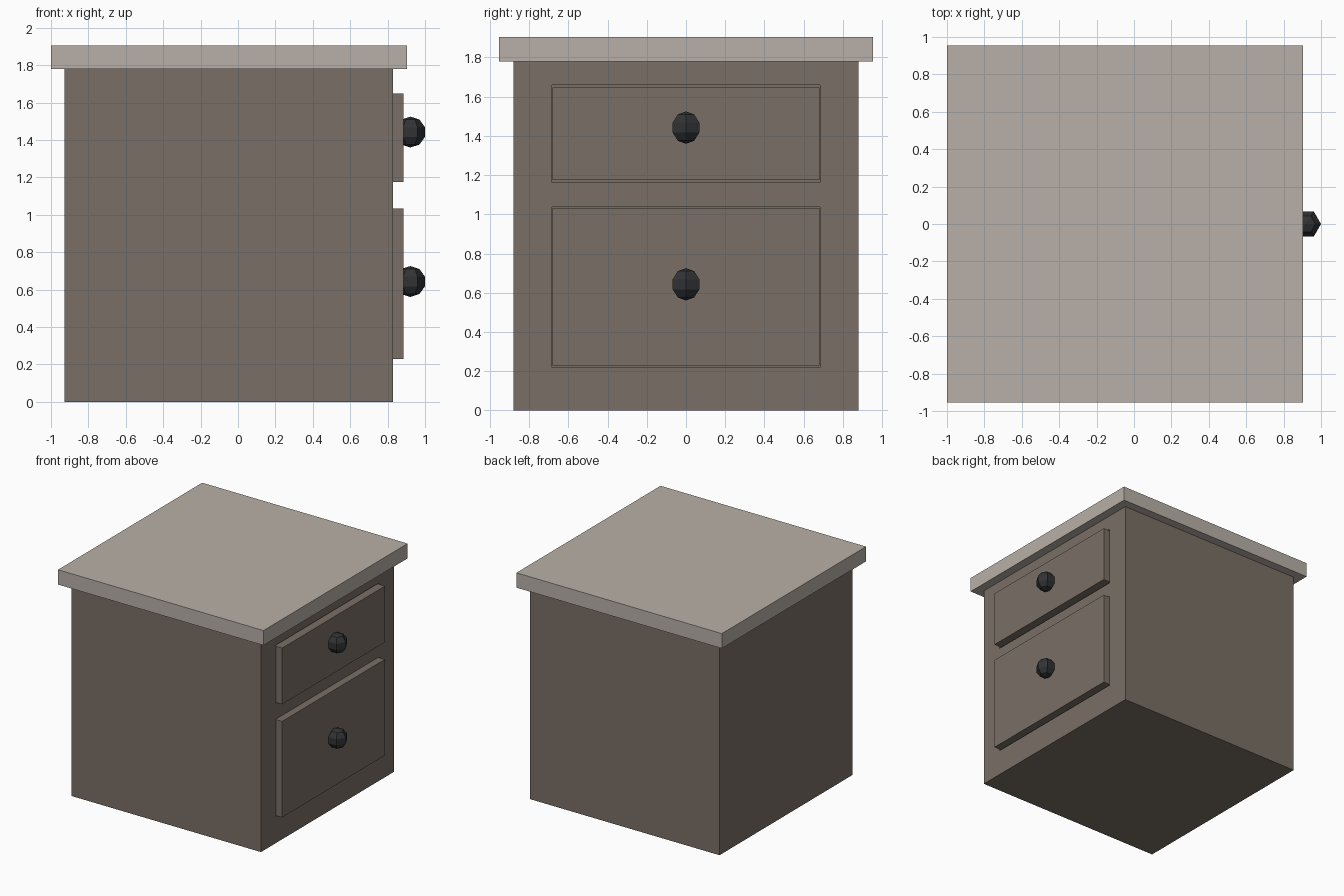
import bpy, bmesh, math
from mathutils import Matrix

if "Cube" in bpy.data.objects:
    bpy.data.objects.remove(bpy.data.objects["Cube"])


def material(name, rgb):
    m = bpy.data.materials.new(name)
    m.diffuse_color = (*rgb, 1)
    m.use_nodes = True
    m.node_tree.nodes["Principled BSDF"].inputs["Base Color"].default_value = m.diffuse_color
    return m


def add_object(name, bm, mat=None):
    mesh = bpy.data.meshes.new(name)
    bm.to_mesh(mesh)
    bm.free()
    ob = bpy.data.objects.new(name, mesh)
    bpy.context.collection.objects.link(ob)
    if mat:
        mesh.materials.append(mat)
    return ob


def box(name, x, y, z, mat=None):
    """Box from (min, max) in x and z, and half width in y."""
    bm = bmesh.new()
    size = Matrix.Diagonal((x[1] - x[0], 2 * y, z[1] - z[0], 1))
    centre = Matrix.Translation((sum(x) / 2, 0, sum(z) / 2))
    bmesh.ops.create_cube(bm, size=1, matrix=centre @ size)
    return add_object(name, bm, mat)


def knob(name, z, mat):
    """Six-sided faceted ball, with an edge pointing outwards."""
    bm = bmesh.new()
    place = Matrix.Translation((0.9214, 0, z)) @ Matrix.Rotation(math.pi / 2, 4, 'Z')
    bmesh.ops.create_uvsphere(bm, u_segments=6, v_segments=5, radius=0.0826, matrix=place)
    return add_object(name, bm, mat)


wood = material("wood", (0.195, 0.162, 0.133))
top_wood = material("top_wood", (0.479, 0.434, 0.392))
metal = material("dark_metal", (0.03, 0.032, 0.034))

# cabinet and overhanging top
body = box("cabinet_body", (-0.927, 0.829), 0.88, (0, 1.782), wood)
box("cabinet_top", (-1.0, 0.904), 0.954, (1.78, 1.904), top_wood)

# drawer fronts, each seated in a slightly taller shallow recess
drawers = [
    ("upper", (1.176, 1.647), (1.163, 1.658), 1.442),
    ("lower", (0.229, 1.033), (0.219, 1.038), 0.643),
]
for label, front_z, recess_z, knob_z in drawers:
    cutter = box(label + "_recess_cutter", (0.809, 0.9), 0.682, recess_z)
    cutter.hide_render = True
    cutter.hide_set(True)
    cut = body.modifiers.new(label + "_recess", 'BOOLEAN')
    cut.object = cutter
    cut.operation = 'DIFFERENCE'
    cut.solver = 'EXACT'
    box(label + "_drawer_front", (0.805, 0.885), 0.68, front_z, wood)
    knob(label + "_drawer_knob", knob_z, metal)
